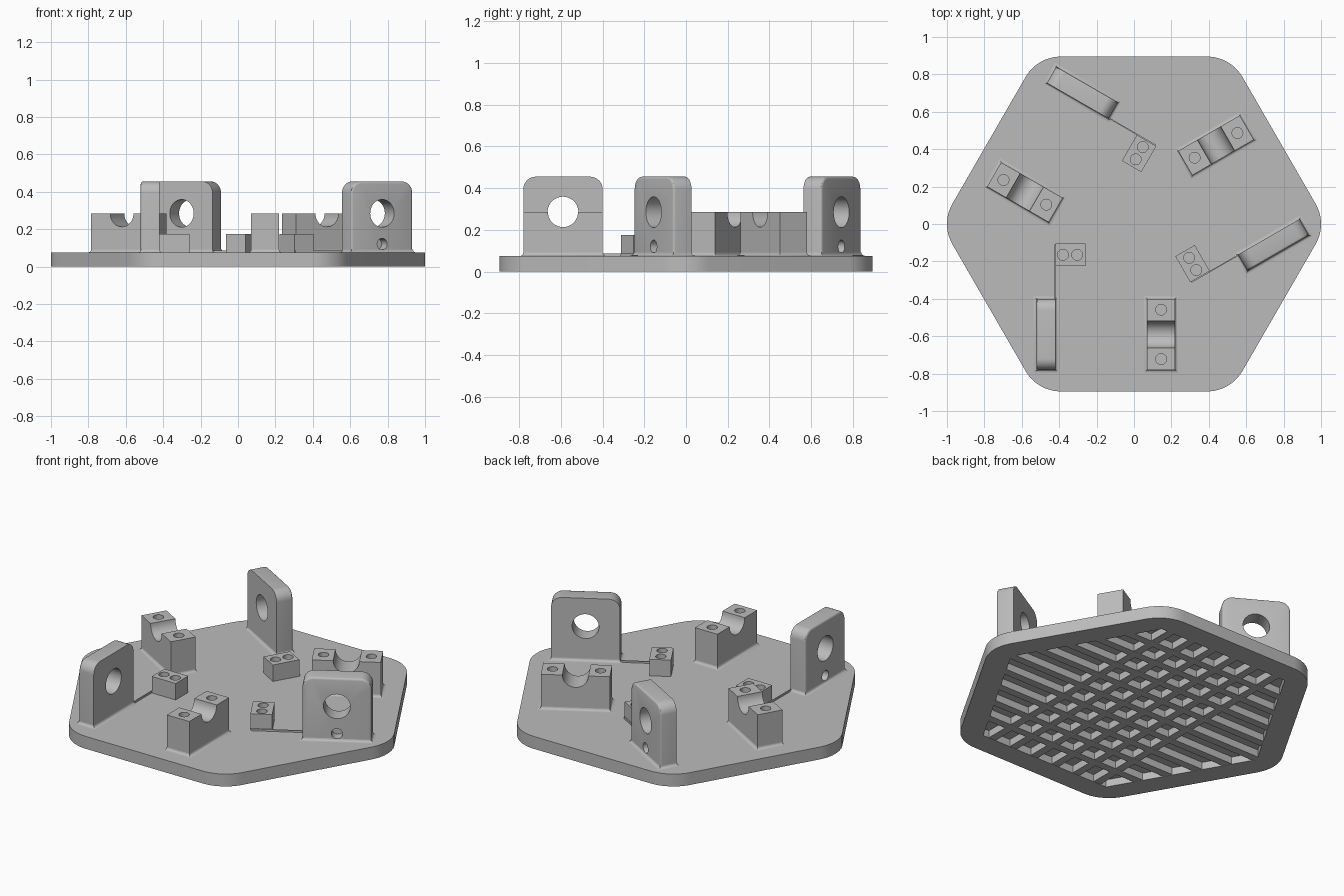
import bpy, bmesh, math
from mathutils import Vector

cube = bpy.data.objects.get("Cube")
if cube:
    bpy.data.objects.remove(cube, do_unlink=True)

grey = bpy.data.materials.new("plain_grey")
grey.use_nodes = True
COLOUR = (0.5, 0.5, 0.5, 1)
grey.diffuse_color = COLOUR
grey.node_tree.nodes["Principled BSDF"].inputs["Base Color"].default_value = COLOUR

TOP = 0.075   # upper face of the base plate
AXIS = 0.285  # height of the shaft axis


def finish(name, bm):
    bmesh.ops.recalc_face_normals(bm, faces=bm.faces)
    mesh = bpy.data.meshes.new(name)
    bm.to_mesh(mesh)
    bm.free()
    mesh.materials.append(grey)
    obj = bpy.data.objects.new(name, mesh)
    bpy.context.collection.objects.link(obj)
    return obj


def prism(name, outline, axis, low, high):
    """Extrude a closed 2D outline along x (outline is y, z) or z (outline is x, y)."""
    place = (lambda p, w: (w, *p)) if axis == "x" else (lambda p, w: (*p, w))
    bm = bmesh.new()
    face = bm.faces.new([bm.verts.new(place(p, low)) for p in outline])
    shift = Vector(place((0, 0), high - low))
    new = bmesh.ops.extrude_face_region(bm, geom=[face])["geom"]
    bmesh.ops.translate(bm, vec=shift, verts=[v for v in new if isinstance(v, bmesh.types.BMVert)])
    if not any(f.calc_center_median()[0 if axis == "x" else 2] == low for f in bm.faces):
        pts = [v for v in bm.verts if abs(v.co[0 if axis == "x" else 2] - low) < 1e-6]
        if not any(len(f.verts) == len(pts) and set(f.verts) == set(pts) for f in bm.faces):
            bmesh.ops.contextual_create(bm, geom=pts)
    return finish(name, bm)


def arc(cx, cy, r, start, end, steps):
    angles = [math.radians(start + (end - start) * i / steps) for i in range(steps + 1)]
    return [(cx + r * math.cos(a), cy + r * math.sin(a)) for a in angles]


def circle(cx, cy, r, sides=32):
    return arc(cx, cy, r, 0, 360, sides)[:-1]


def rect(x0, x1, y0, y1):
    return [(x0, y0), (x1, y0), (x1, y1), (x0, y1)]


def cut(obj, *cutters):
    for cutter in cutters:
        mod = obj.modifiers.new("cut", "BOOLEAN")
        mod.operation, mod.solver, mod.object = "DIFFERENCE", "EXACT", cutter
        bpy.context.view_layer.objects.active = obj
        bpy.ops.object.modifier_apply(modifier=mod.name)
        bpy.data.objects.remove(cutter, do_unlink=True)


def smooth(obj):
    bpy.ops.object.select_all(action="DESELECT")
    obj.select_set(True)
    bpy.context.view_layer.objects.active = obj
    bpy.ops.object.shade_smooth_by_angle(angle=math.radians(30))


def base_fillet(name, x0, x1, y0, y1, r=0.016, steps=4):
    """Concave flare where a block meets the plate."""
    bm = bmesh.new()
    rings = []
    for i in range(steps + 1):
        a = math.pi / 2 * i / steps
        o, h = r * (1 - math.sin(a)), r * (1 - math.cos(a))
        rings.append([bm.verts.new((x, y, TOP + h)) for x, y in rect(x0 - o, x1 + o, y0 - o, y1 + o)])
    for lower, upper in zip(rings, rings[1:]):
        for i in range(4):
            j = (i + 1) % 4
            bm.faces.new((lower[i], lower[j], upper[j], upper[i]))
    return finish(name, bm)


# Base plate: rounded hexagon with a hexagonal pocket underneath
outline = []
CORNER = 0.217
for k in range(6):
    mid = math.radians(60 * k)
    d = 1 - CORNER
    outline += arc(d * math.cos(mid), d * math.sin(mid), CORNER, 60 * k - 30, 60 * k + 30, 10)
plate = prism("base_plate", outline, "z", 0, TOP)
INNER = 0.88
cut(plate, prism("pocket", circle(0, 0, INNER, 6), "z", -0.1, 0.045))
smooth(plate)

# Stiffening ribs under the plate
PITCH, HALF = 0.15, 0.024
for i in range(-4, 5):
    y = i * PITCH
    reach = INNER - abs(y) / math.sqrt(3) + 0.01
    prism("long_rib", rect(-reach, reach, y - HALF, y + HALF), "z", 0.001, 0.05)
for i in range(6):
    x = (i - 2.5) * PITCH
    reach = INNER * math.sqrt(3) / 2 + 0.01
    prism("cross_rib", rect(x - HALF, x + HALF, -reach, reach), "z", 0.0015, 0.05)

parts = []

# Upright bearing post with rounded top, shaft hole and blind pin hole
Y0, Y1, YC = -0.78, -0.4, -0.59
HEIGHT, ROUND = 0.455, 0.06
profile = [(Y0, TOP - 0.01), (Y1, TOP - 0.01)]
profile += arc(Y1 - ROUND, HEIGHT - ROUND, ROUND, 0, 90, 8)
profile += arc(Y0 + ROUND, HEIGHT - ROUND, ROUND, 90, 180, 8)
post = prism("bearing_post", profile, "x", -0.52, -0.42)
bm = bmesh.new()
bm.from_mesh(post.data)
rim = [e for e in bm.edges if all(v.co.x < -0.51 for v in e.verts)
       and max(v.co.z for v in e.verts) > TOP]
bmesh.ops.bevel(bm, geom=rim, offset=0.012, segments=3, profile=0.5, affect="EDGES")
bm.to_mesh(post.data)
bm.free()
cut(post, prism("shaft_hole", circle(YC, AXIS, 0.074, 40), "x", -0.6, -0.3),
    prism("pin_hole", circle(YC, 0.12, 0.031, 24), "x", -0.6, -0.46))
parts += [post, base_fillet("post_fillet", -0.52, -0.42, Y0, Y1)]

# Cradle block with a half-round saddle and two screw holes
saddle = [(Y0, TOP - 0.01), (Y1, TOP - 0.01), (Y1, AXIS)]
saddle += arc(YC, AXIS, 0.072, 0, -180, 20) + [(Y0, AXIS)]
cradle = prism("cradle_block", saddle, "x", 0.07, 0.22)
cut(cradle, *[prism("screw_hole", circle(0.145, YC + s * 0.132, 0.029, 24), "z", 0.14, 0.4)
              for s in (-1, 1)])
parts += [cradle, base_fillet("cradle_fillet", 0.07, 0.22, Y0, Y1)]

# Small mounting block with two screw holes
mount = prism("mount_block", rect(-0.42, -0.26, -0.225, -0.105), "z", TOP - 0.01, 0.175)
cut(mount, *[prism("mount_hole", circle(x, -0.165, 0.029, 24), "z", 0.1, 0.3)
             for x in (-0.38, -0.304)])
parts.append(mount)

# Low ridge linking the post and the mounting block
parts.append(prism("link_ridge", rect(-0.426, -0.42, Y1, -0.11), "z", TOP - 0.01, 0.086))

# Three-fold repetition around the plate
for part in parts:
    smooth(part)
    for k in (1, 2):
        copy = part.copy()
        copy.rotation_euler.z = k * math.radians(120)
        bpy.context.collection.objects.link(copy)
